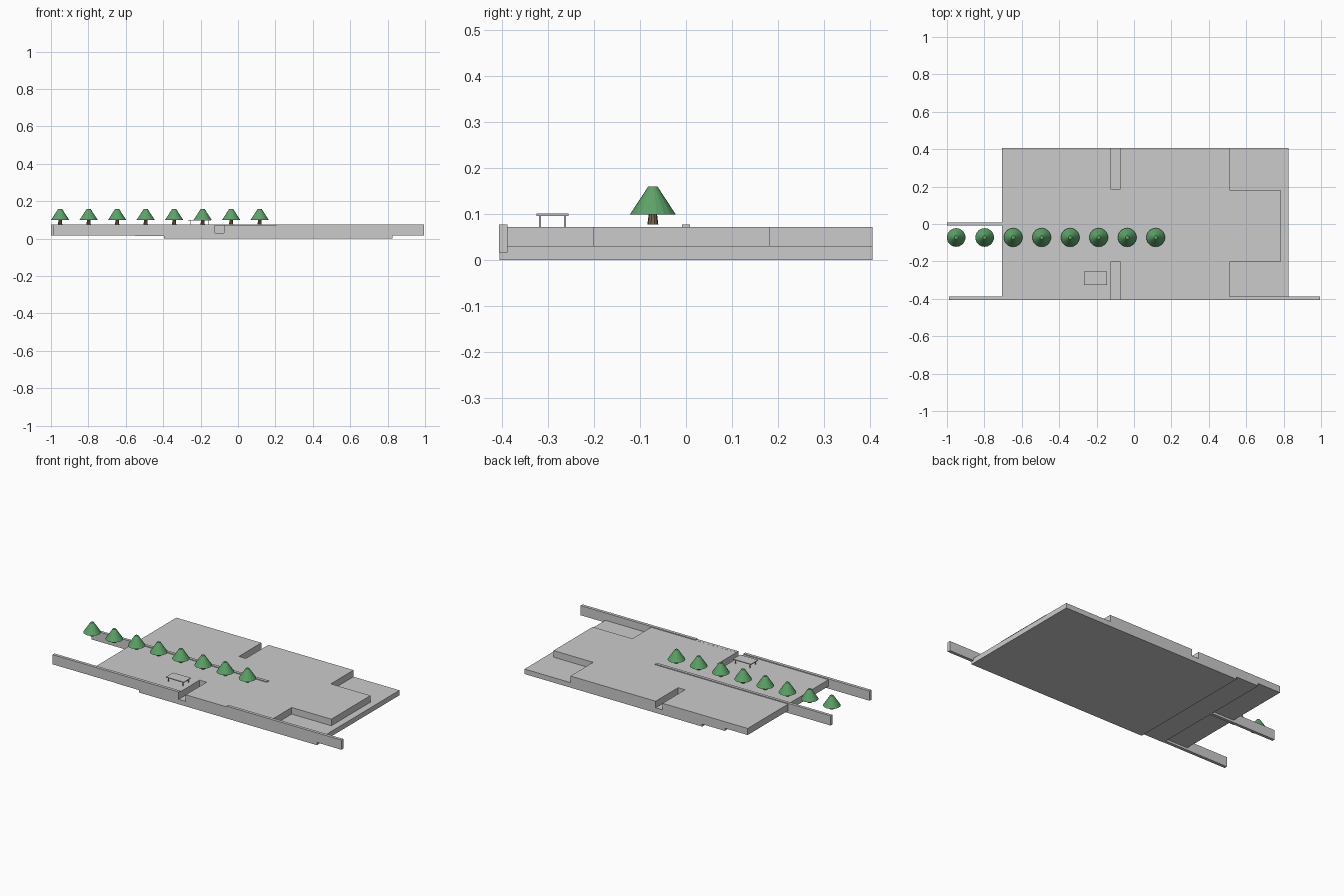
import bpy, bmesh, math

if "Cube" in bpy.data.objects:
    bpy.data.objects.remove(bpy.data.objects["Cube"])


def material(name, rgb):
    m = bpy.data.materials.new(name)
    m.diffuse_color = (*rgb, 1)
    m.use_nodes = True
    m.node_tree.nodes["Principled BSDF"].inputs["Base Color"].default_value = m.diffuse_color
    return m


GREY = material("concrete grey", (0.6, 0.6, 0.6))
GREEN = material("leaf green", (0.11, 0.36, 0.14))
BROWN = material("bark brown", (0.2, 0.13, 0.07))


def finish(name, bm, mat):
    bmesh.ops.recalc_face_normals(bm, faces=bm.faces)
    me = bpy.data.meshes.new(name)
    bm.to_mesh(me)
    bm.free()
    me.materials.append(mat)
    ob = bpy.data.objects.new(name, me)
    bpy.context.collection.objects.link(ob)
    return ob


def prism(name, outline, z0, z1, mat=GREY):
    """Extrude a flat outline from z0 up to z1."""
    bm = bmesh.new()
    f = bm.faces.new([bm.verts.new((x, y, z0)) for x, y in outline])
    r = bmesh.ops.extrude_face_region(bm, geom=[f])
    for v in r["geom"]:
        if isinstance(v, bmesh.types.BMVert):
            v.co.z = z1
    return finish(name, bm, mat)


def box(name, x0, x1, y0, y1, z0, z1, mat=GREY):
    return prism(name, [(x0, y0), (x1, y0), (x1, y1), (x0, y1)], z0, z1, mat)


def cone(name, x, y, z0, z1, r0, r1, sides, mat):
    bm = bmesh.new()
    bmesh.ops.create_cone(bm, cap_ends=True, segments=sides,
                          radius1=r0, radius2=r1, depth=z1 - z0)
    bmesh.ops.translate(bm, verts=bm.verts, vec=(x, y, (z0 + z1) / 2))
    return finish(name, bm, mat)


# Base slab, with a thinner step at its left end
box("base_slab", -0.395, 0.825, -0.405, 0.405, 0, 0.031)
box("base_step", -0.55, -0.395, -0.405, 0.405, 0.015, 0.031)

# Raised floor with a slot on each long side and stepped right corners
F, B = -0.405, 0.405
prism("raised_floor", [
    (-0.707, F), (-0.123, F), (-0.123, -0.2), (-0.075, -0.2), (-0.075, F),
    (0.51, F), (0.51, -0.202), (0.782, -0.202), (0.782, 0.182), (0.51, 0.182),
    (0.51, B), (-0.075, B), (-0.075, 0.185), (-0.123, 0.185), (-0.123, B),
    (-0.707, B)], 0.031, 0.072)

# Front wall, broken by the slot and lower at the opening beside it
W = (-0.406, -0.387)
box("front_wall_left", -0.99, -0.123, *W, 0.017, 0.077)
box("front_wall_sill", -0.123, -0.075, *W, 0.017, 0.031)
box("front_wall_low", -0.075, 0.205, *W, 0.017, 0.0725)
box("front_wall_right", 0.205, 0.995, *W, 0.017, 0.077)

# Long middle wall
box("middle_wall", -1.0, 0.205, -0.009, 0.009, 0.017, 0.077)

# Table
box("table_top", -0.267, -0.145, -0.325, -0.255, 0.096, 0.101)
for i, x in enumerate((-0.255, -0.157)):
    for j, y in enumerate((-0.317, -0.263)):
        box(f"table_leg_{i}{j}", x - 0.002, x + 0.002, y - 0.002, y + 0.002,
            0.072, 0.096)

# Row of trees
for i in range(8):
    x = -0.951 + i * 0.1524
    cone(f"tree_trunk_{i}", x, -0.072, 0.077, 0.1, 0.012, 0.009, 10, BROWN)
    cone(f"tree_crown_{i}", x, -0.072, 0.099, 0.16, 0.05, 0.01, 18, GREEN)
